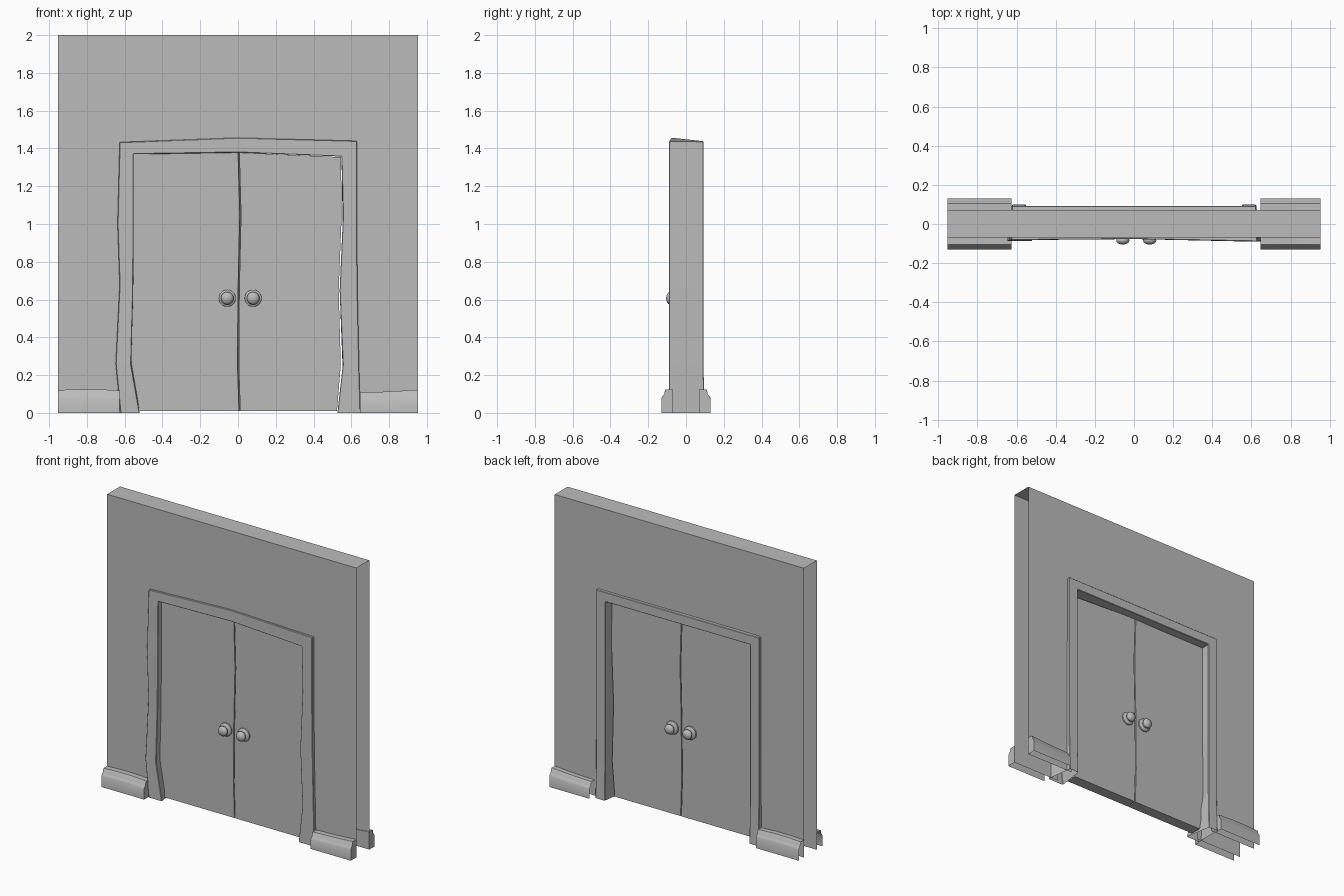
import bpy, bmesh, math

if "Cube" in bpy.data.objects:
    bpy.data.objects.remove(bpy.data.objects["Cube"])

grey = bpy.data.materials.new("plain_grey")
grey.diffuse_color = (0.5, 0.5, 0.5, 1)
grey.use_nodes = True
grey.node_tree.nodes["Principled BSDF"].inputs["Base Color"].default_value = grey.diffuse_color


def make(name, verts, faces, smooth=False):
    bm = bmesh.new()
    vs = [bm.verts.new(v) for v in verts]
    for f in faces:
        bm.faces.new([vs[i] for i in f])
    bmesh.ops.remove_doubles(bm, verts=bm.verts, dist=1e-5)
    bmesh.ops.recalc_face_normals(bm, faces=bm.faces)
    me = bpy.data.meshes.new(name)
    bm.to_mesh(me)
    bm.free()
    me.materials.append(grey)
    ob = bpy.data.objects.new(name, me)
    bpy.context.collection.objects.link(ob)
    if smooth:
        bpy.context.view_layer.objects.active = ob
        ob.select_set(True)
        bpy.ops.object.shade_smooth_by_angle(angle=math.radians(40))
        ob.select_set(False)
    return ob


def loft(name, rings, cap_start=True, cap_end=True, closed=True, smooth=False):
    """Join equal rings of points with quads."""
    n = len(rings[0])
    verts = [p for r in rings for p in r]
    faces = []
    for i in range(len(rings) - 1):
        for j in range(n if closed else n - 1):
            k = (j + 1) % n
            faces.append((i * n + j, i * n + k, (i + 1) * n + k, (i + 1) * n + j))
    if cap_start:
        faces.append(tuple(range(n)))
    if cap_end:
        faces.append(tuple(range((len(rings) - 1) * n, len(rings) * n)))
    return make(name, verts, faces, smooth)


# Wall shell: front and back panels around the doorway plus the top, ends open
W, H, HX, HZ = 0.954, 2.0, 0.59, 1.41
YF, YB = -0.068, 0.072
outline = [(-W, 0), (-HX, 0), (-HX, HZ), (HX, HZ), (HX, 0), (W, 0), (W, H), (-W, H)]
verts = [(x, y, z) for y in (YF, YB) for x, z in outline]
make("wall", verts, [tuple(range(8)), tuple(range(15, 7, -1)), (7, 6, 14, 15)])

# Door frame: crooked front (outer x, z, inner x, z, y), straight back, open feet
stations = [
    (-0.622, 0.00, -0.521, 0.00, -0.088),
    (-0.648, 0.26, -0.566, 0.255, -0.088),
    (-0.627, 0.68, -0.555, 0.65, -0.086),
    (-0.638, 1.00, -0.553, 1.00, -0.086),
    (-0.627, 1.433, -0.553, 1.37, -0.082),
    (0.0, 1.457, 0.0, 1.379, -0.077),
    (0.629, 1.44, 0.548, 1.357, -0.089),
    (0.629, 1.00, 0.556, 1.05, -0.090),
    (0.633, 0.65, 0.538, 0.65, -0.090),
    (0.641, 0.26, 0.555, 0.255, -0.090),
    (0.648, 0.00, 0.526, 0.00, -0.090),
]
rings = []
for ox, oz, ix, iz, f in stations:
    s = (ox > 0) - (ox < 0)
    top = oz > 1.4
    b = 0.099 if oz < 0.1 else 0.092
    rings.append([(ox, f, oz), (ix, f, iz),
                  (s * 0.553, b, 1.372 if top else iz),
                  (s * 0.624, b, 1.438 if top else oz)])
frame = loft("door_frame", rings, cap_start=False, cap_end=False)
bev = frame.modifiers.new("soft_edges", 'BEVEL')
bev.width = 0.003
bev.segments = 1
bev.limit_method = 'ANGLE'
bev.angle_limit = math.radians(50)

# Two door leaves: rows of (left x, right x, z left, z right), meeting on a skewed joint
DF, DB, SKEW = -0.047, 0.030, 0.009
leaves = {
    "left_door": [(-0.530, 0.005, 0.01, 0.01), (-0.568, -0.003, 0.255, 0.255),
                  (-0.558, 0.0, 0.65, 0.65), (-0.558, 0.009, 1.05, 1.05),
                  (-0.558, 0.0, 1.374, 1.380)],
    "right_door": [(0.012, 0.524, 0.01, 0.01), (0.004, 0.544, 0.255, 0.255),
                   (0.007, 0.533, 0.65, 0.65), (0.016, 0.549, 1.05, 1.05),
                   (0.007, 0.545, 1.378, 1.354)],
}
for name, rows in leaves.items():
    sa, sb = (0, SKEW) if name == "left_door" else (SKEW, 0)
    loft(name, [[(a, DF, za), (b, DF, zb), (b + sb, DB, zb), (a + sa, DB, za)]
                for a, b, za, zb in rows])

# Knobs on both sides, turned from a profile of (radius, distance from door)
knob = [(0.045, 0), (0.045, 0.009), (0.037, 0.015), (0.024, 0.018), (0.024, 0.022),
        (0.031, 0.028), (0.034, 0.037), (0.030, 0.047), (0.018, 0.055), (0.006, 0.058)]
SEG = 20
for side, x in (("left", -0.057), ("right", 0.080)):
    for face, y0, d in (("front", DF, -1), ("back", DB, 1)):
        loft(f"{side}_{face}_knob",
             [[(x + r * math.cos(2 * math.pi * k / SEG), y0 + d * h,
                0.607 + r * math.sin(2 * math.pi * k / SEG)) for k in range(SEG)]
              for r, h in knob], smooth=True)

# Skirting boards: moulded profile of (depth, height fraction), sagging along x;
# underside and wall side stay open, only the right-hand end is closed
profile = [(0.068, 0.0), (0.130, 0.0), (0.130, 0.62), (0.124, 0.70), (0.115, 0.79),
           (0.111, 0.96), (0.106, 1.0), (0.068, 1.0)]
boards = {
    "left": [(-0.954, 0.121), (-0.85, 0.125), (-0.74, 0.125), (-0.627, 0.119)],
    "right": [(0.647, 0.108), (0.75, 0.111), (0.85, 0.116), (0.954, 0.123)],
}
for side, line in boards.items():
    for face, s in (("front", -1), ("back", 1)):
        ob = loft(f"{side}_{face}_skirting",
                  [[(x, s * d, t * h) for d, t in profile] for x, h in line],
                  cap_start=False, closed=False, smooth=True)
        bm = bmesh.new()
        bm.from_mesh(ob.data)
        under = [f for f in bm.faces if all(v.co.z < 1e-4 for v in f.verts)]
        bmesh.ops.delete(bm, geom=under, context='FACES')
        bm.to_mesh(ob.data)
        bm.free()
